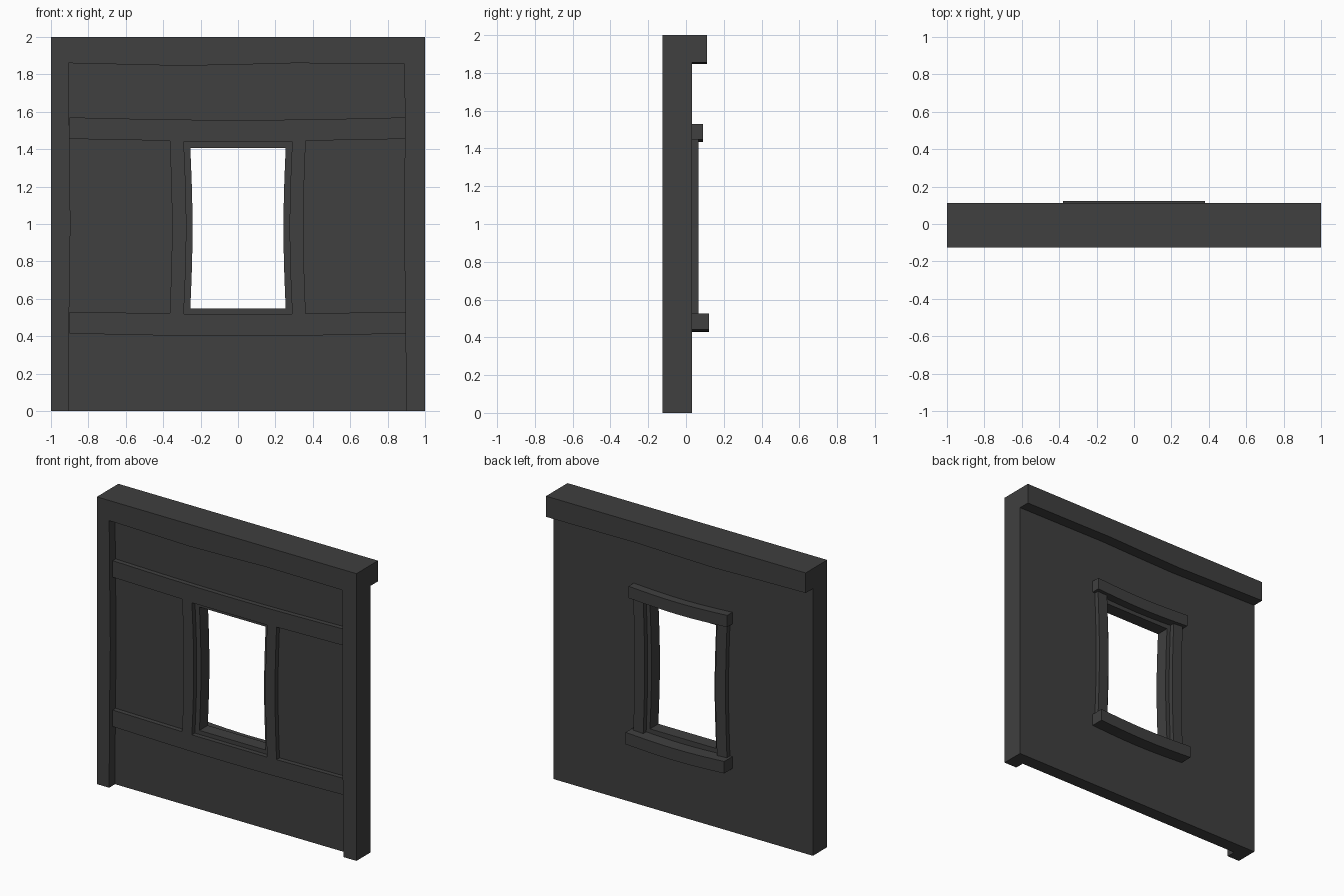
import bpy, bmesh, math

cube = bpy.data.objects.get("Cube")
if cube:
    bpy.data.objects.remove(cube, do_unlink=True)

# Single dark timber colour
mat = bpy.data.materials.new("charcoal_grey")
mat.use_nodes = True
colour = (0.05, 0.05, 0.05, 1)
mat.diffuse_color = colour
bsdf = mat.node_tree.nodes["Principled BSDF"]
bsdf.inputs["Base Color"].default_value = colour
bsdf.inputs["Roughness"].default_value = 0.9


def outline(corners, steps=8):
    """Closed x-z loop; each corner is (x, z, bow_x, bow_z) for the edge leaving it."""
    pts = []
    for i, (x, z, bx, bz) in enumerate(corners):
        nx, nz = corners[(i + 1) % len(corners)][:2]
        n = steps if bx or bz else 1
        for k in range(n):
            t = k / n
            s = math.sin(math.pi * t)
            pts.append((x + (nx - x) * t + bx * s, z + (nz - z) * t + bz * s))
    return pts


def slab(name, loops, y0, y1):
    """Fill an outline (with optional holes) and extrude it from y0 to y1."""
    bm = bmesh.new()
    edges = []
    for loop in loops:
        vs = [bm.verts.new((x, y0, z)) for x, z in loop]
        edges += [bm.edges.new((vs[i - 1], vs[i])) for i in range(len(vs))]
    bmesh.ops.triangle_fill(bm, edges=edges, use_beauty=True)
    ext = bmesh.ops.extrude_face_region(bm, geom=bm.faces[:], use_keep_orig=True)
    moved = [g for g in ext["geom"] if isinstance(g, bmesh.types.BMVert)]
    bmesh.ops.translate(bm, verts=moved, vec=(0, y1 - y0, 0))
    bmesh.ops.recalc_face_normals(bm, faces=bm.faces[:])
    me = bpy.data.meshes.new(name)
    bm.to_mesh(me)
    bm.free()
    me.materials.append(mat)
    ob = bpy.data.objects.new(name, me)
    bpy.context.collection.objects.link(ob)
    return ob


def opening(w, z0, z1, bow):
    """Window hole whose sides bow inwards."""
    return outline([(-w, z0, 0, 0), (w, z0, -bow, 0), (w, z1, 0, 0), (-w, z1, bow, 0)])


FRONT, WALL, BACK = -0.125, -0.06, 0.032
SAG = 0.014

# Wall panel with the window hole
slab("wall_panel", [outline([(-1, 0, 0, 0), (1, 0, 0, 0), (1, 2, 0, 0), (-1, 2, 0, 0)]),
                    opening(0.255, 0.548, 1.407, 0.012)], WALL, BACK)

# Outer frame: two posts and the head beam, with uneven inner edges
wave = [(0.6, 1.858), (0.3, 1.86), (0, 1.852), (-0.3, 1.846), (-0.6, 1.853)]
inner = [(0.9, 0), (0.895, 0.5), (0.888, 1), (0.893, 1.5), (0.89, 1.856)] + wave + \
        [(-0.905, 1.86), (-0.902, 1.5), (-0.896, 1), (-0.903, 0.5), (-0.905, 0)]
slab("front_frame", [[(-1, 0), (-1, 2), (1, 2), (1, 0)] + inner], FRONT, WALL)

# Rear overhang of the head beam
slab("rear_head_beam", [[(-1, 2), (1, 2), (1, 1.856)] + wave + [(-1, 1.86)]], BACK, 0.112)

# Front rails and window uprights, joined in one plane
slab("front_window_trim", [outline([
    (-0.9, 0.415, 0, -SAG), (0.9, 0.415, 0, 0),
    (0.9, 0.53, 0, 0), (0.362, 0.522, -0.012, 0), (0.362, 1.445, 0, 0),
    (0.9, 1.455, 0, 0), (0.9, 1.57, 0, -SAG), (-0.9, 1.57, 0, 0),
    (-0.9, 1.455, 0, 0), (-0.365, 1.445, 0.012, 0), (-0.365, 0.522, 0, 0),
    (-0.9, 0.53, 0, 0)]), opening(0.29, 0.52, 1.44, 0.014)], -0.093, WALL)

# Rear window jambs
for side, label in ((1, "left"), (-1, "right")):
    slab("rear_jamb_" + label, [outline([
        (side * 0.285, 0.5, 0, 0), (side * 0.362, 0.5, -side * 0.012, 0),
        (side * 0.362, 1.46, 0, 0), (side * 0.285, 1.46, -side * 0.012, 0)])], BACK, 0.065)

# Rear lintel and sill, sagging in the middle
for name, z0, z1, depth in (("rear_lintel", 1.448, 1.53, 0.09), ("rear_sill", 0.442, 0.525, 0.122)):
    slab(name, [outline([(-0.38, z0, 0, -SAG), (0.38, z0, 0, 0),
                         (0.38, z1, 0, -SAG), (-0.38, z1, 0, 0)])], BACK, depth)
